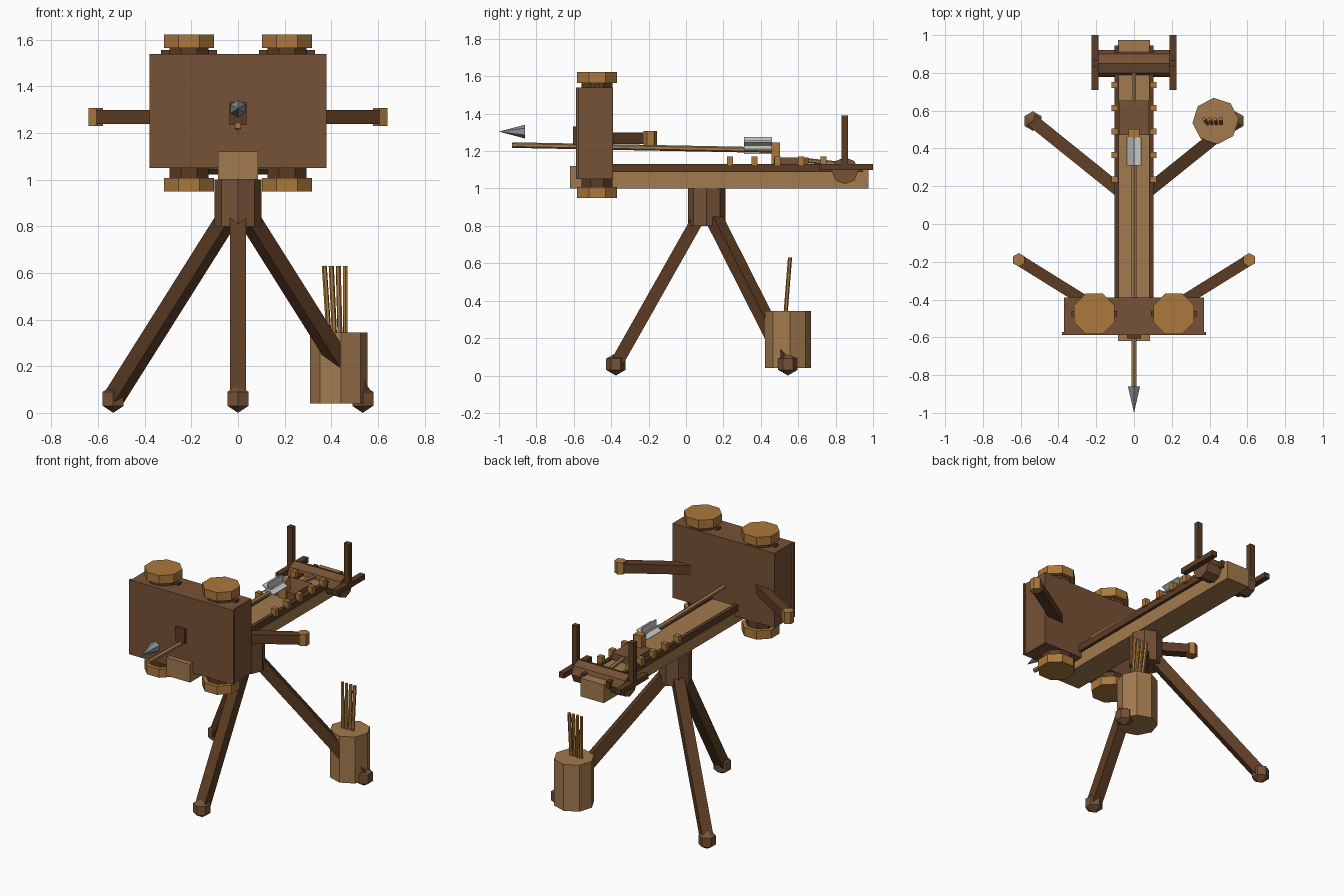
import bpy, math
from mathutils import Vector, Matrix

if "Cube" in bpy.data.objects:
    bpy.data.objects.remove(bpy.data.objects["Cube"])


def material(name, r, g, b):
    lin = [((c / 255 + 0.055) / 1.055) ** 2.4 for c in (r, g, b)]
    m = bpy.data.materials.new(name)
    m.diffuse_color = (*lin, 1)
    m.use_nodes = True
    m.node_tree.nodes["Principled BSDF"].inputs["Base Color"].default_value = m.diffuse_color
    return m


DARK = material("dark wood", 92, 60, 36)
FRAME = material("brown wood", 118, 82, 54)
TAN = material("tan wood", 162, 122, 78)
BRASS = material("golden wood", 172, 120, 60)
STEEL = material("steel", 140, 144, 154)
WHITE = material("pale feather", 205, 206, 200)


def finish(name, mat):
    ob = bpy.context.object
    ob.name = name
    ob.data.materials.clear()
    ob.data.materials.append(mat)
    return ob


def box(name, mat, x0, x1, y0, y1, z0, z1):
    bpy.ops.mesh.primitive_cube_add(size=1, location=((x0 + x1) / 2, (y0 + y1) / 2, (z0 + z1) / 2))
    bpy.context.object.scale = (x1 - x0, y1 - y0, z1 - z0)
    return finish(name, mat)


def prism(name, mat, x, y, z0, z1, r, sides=8, turn=0):
    bpy.ops.mesh.primitive_cylinder_add(vertices=sides, radius=r, depth=z1 - z0,
                                        location=(x, y, (z0 + z1) / 2), rotation=(0, 0, turn))
    return finish(name, mat)


def aim(a, b):
    """Matrix with local z along a-b and local x kept horizontal."""
    z = (b - a).normalized()
    x = Vector((0, 0, 1)).cross(z).normalized()
    m = Matrix((x, z.cross(x), z)).transposed().to_4x4()
    m.translation = (a + b) / 2
    return m


def beam(name, mat, a, b, w):
    a, b = Vector(a), Vector(b)
    bpy.ops.mesh.primitive_cube_add(size=1)
    bpy.context.object.matrix_world = aim(a, b) @ Matrix.Diagonal((w, w, (b - a).length, 1))
    return finish(name, mat)


def rod(name, mat, a, b, r, r2=None, sides=6):
    a, b = Vector(a), Vector(b)
    bpy.ops.mesh.primitive_cone_add(vertices=sides, radius1=r, radius2=r if r2 is None else r2,
                                    depth=(b - a).length)
    bpy.context.object.matrix_world = aim(a, b)
    return finish(name, mat)


# Tripod: hub, legs and faceted feet
prism("tripod_hub", FRAME, 0, 0.11, 0.8, 1.0, 0.1)
for name, top, foot in (("front", (0, 0.06), (0, -0.375)),
                        ("left", (-0.05, 0.155), (-0.535, 0.545)),
                        ("right", (0.05, 0.155), (0.535, 0.545))):
    beam(name + "_leg", DARK, (*top, 0.83), (*foot, 0.06), 0.068)
    bpy.ops.mesh.primitive_uv_sphere_add(segments=6, ring_count=3, radius=0.06, location=(*foot, 0.06))
    finish(name + "_foot", FRAME)

# Stock with side rails
box("stock", TAN, -0.085, 0.085, -0.62, 0.975, 1.0, 1.12)
for s in (-1, 1):
    xs = sorted((s * 0.08, s * 0.104))
    box("side_rail", DARK, *xs, -0.57, 0.945, 1.088, 1.132)
    # Ratchet teeth along the rail
    for y in (0.235, 0.365, 0.49, 0.615, 0.735):
        box("ratchet_tooth", BRASS, *sorted((s * 0.085, s * 0.12)), y - 0.016, y + 0.016, 1.12, 1.17)

# Torsion frame with front plate and bolt window
box("torsion_frame", FRAME, -0.37, 0.37, -0.575, -0.39, 1.05, 1.54)
box("front_plate", FRAME, -0.38, 0.38, -0.588, -0.572, 1.05, 1.54)
box("bolt_window", DARK, -0.036, 0.036, -0.605, -0.58, 1.235, 1.33)

# Spring caps, lever bars and throwing arms on both sides
for s in (-1, 1):
    x, y = s * 0.21, -0.475
    t = math.pi / 8
    prism("upper_neck", DARK, x, y, 1.53, 1.57, 0.09, turn=t)
    prism("upper_cap", BRASS, x, y, 1.565, 1.622, 0.116, turn=t)
    prism("lower_neck", DARK, x, y, 1.0, 1.06, 0.09, turn=t)
    prism("lower_cap", BRASS, x, y, 0.95, 1.007, 0.116, turn=t)
    box("upper_lever_bar", DARK, x - 0.12, x + 0.12, y - 0.015, y + 0.015, 1.54, 1.556)
    beam("throwing_arm", DARK, (s * 0.2, -0.445, 1.268), (s * 0.61, -0.19, 1.268), 0.06)
    prism("arm_tip", BRASS, s * 0.61, -0.19, 1.23, 1.307, 0.036, 6)

# Slider, trigger and draw rope
box("slider", FRAME, -0.08, 0.08, 0.47, 0.655, 1.11, 1.165)
box("trigger", BRASS, -0.028, 0.028, 0.457, 0.503, 1.12, 1.245)
rod("draw_rope", TAN, (0, 0.64, 1.15), (0, 0.83, 1.13), 0.013)

# Winch drum with crossed handles
rod("winch_drum", FRAME, (-0.187, 0.85, 1.095), (0.187, 0.85, 1.095), 0.072, sides=8)
for s in (-1, 1):
    xs = sorted((s * 0.187, s * 0.225))
    box("winch_handle_flat", DARK, *xs, 0.71, 1.0, 1.098, 1.132)
    box("winch_handle_upright", DARK, *xs, 0.832, 0.865, 1.1, 1.39)

# Loaded bolt
rod("bolt_shaft", TAN, (0, -0.93, 1.232), (0, 0.46, 1.205), 0.015)
rod("bolt_head", STEEL, (0, -0.86, 1.304), (0, -1.0, 1.304), 0.037, 0, 6)
for k in range(3):
    vane = box("bolt_vane", WHITE, -0.004, 0.004, 0.31, 0.46, 1.185, 1.275)
    vane.rotation_euler.y = k * math.pi / 3

# Quiver bucket with spare bolts
prism("quiver", TAN, 0.432, 0.545, 0.04, 0.345, 0.123, turn=0.08)
for k in range(4):
    rod("spare_bolt", BRASS, (0.392 + 0.023 * k, 0.53, 0.3), (0.37 + 0.03 * k, 0.556, 0.63), 0.011)
